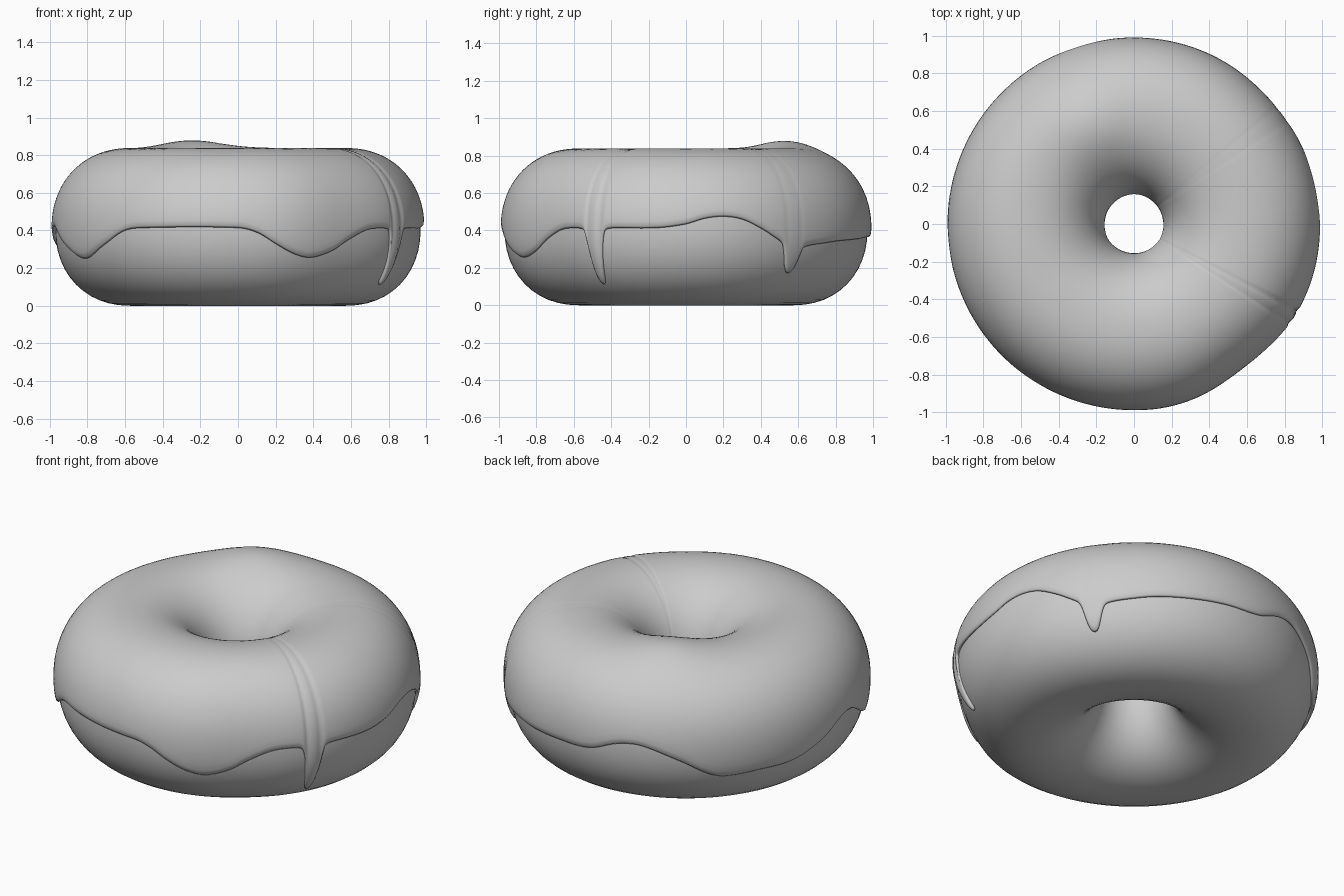
import bpy, bmesh, math

if "Cube" in bpy.data.objects:
    bpy.data.objects.remove(bpy.data.objects["Cube"])

RING, ZC, RX, RZ, POW = 0.573, 0.409, 0.398, 0.409, 2.15   # doughnut cross-section
ICING = 0.022


def surf(az, t):
    """Point on the dough at azimuth az (degrees) and section angle t (0 = outside)."""
    c, s = math.cos(t), math.sin(t)
    x = RING + RX * math.copysign(abs(c) ** (2 / POW), c)
    z = ZC + RZ * math.copysign(abs(s) ** (2 / POW), s)
    # soft dents on the outer side
    out = max(0.0, c)
    for a0, w, depth in ((308, 17, 0.03), (40, 20, 0.012)):
        d = (az - a0 + 180) % 360 - 180
        x -= depth * math.exp(-(d / w) ** 2) * out
    a = math.radians(az)
    px, py = x * math.cos(a), x * math.sin(a)
    # raised lump on the top at the back
    if s > 0:
        z += 0.042 * s * math.exp(-((px + 0.25) ** 2 + (py - 0.53) ** 2) / 0.05)
    return px, py, z


# Icing edge: azimuth (degrees), height
EDGE = [(0, .43), (6, .46), (12, .47), (18, .455), (24, .41), (31, .35), (40, .32),
        (47, .325), (56, .34), (68, .35), (80, .36), (93, .37), (103, .43), (111, .435),
        (123, .36), (135, .26), (150, .265), (162, .275), (174, .34), (183, .41),
        (190, .41), (200, .32), (212, .25), (223, .32), (232, .395), (239, .41),
        (270, .41), (276, .385), (282, .325), (288, .275), (294, .255), (302, .29),
        (308, .345), (316, .40), (323, .41), (336, .41), (351, .41)]


def edge_height(az):
    n = len(EDGE)
    i = max(k for k in range(n) if EDGE[k][0] <= az)
    p = [(EDGE[(i + k) % n][0] + 360 * ((i + k) // n), EDGE[(i + k) % n][1])
         for k in (-1, 0, 1, 2)]
    h = p[2][0] - p[1][0]
    u = (az - p[1][0]) / h
    m0 = (p[2][1] - p[0][1]) / (p[2][0] - p[0][0]) * h
    m1 = (p[3][1] - p[1][1]) / (p[3][0] - p[1][0]) * h
    z = ((2*u**3 - 3*u**2 + 1) * p[1][1] + (u**3 - 2*u**2 + u) * m0
         + (3*u**2 - 2*u**3) * p[2][1] + (u**3 - u**2) * m1)
    # two narrow drips with flared tops
    for a0, w, depth in ((329.8, 2.4, 0.27), (36.5, 2.9, 0.125)):
        d = abs(az - a0)
        z -= depth * math.exp(-(d / w) ** 4) + 0.03 * math.exp(-(d / (w * 1.5)) ** 2)
    return z


def section_angle(z):
    s = (z - ZC) / RZ
    return math.asin(math.copysign(abs(s) ** (POW / 2), s))


def grid_object(name, columns, closed):
    bm = bmesh.new()
    vs = [[bm.verts.new(p) for p in col] for col in columns]
    n, m = len(vs), len(vs[0])
    for i in range(n):
        a, b = vs[i], vs[(i + 1) % n]
        for j in range(m if closed else m - 1):
            k = (j + 1) % m
            bm.faces.new((a[j], b[j], b[k], a[k]))
    me = bpy.data.meshes.new(name)
    bm.to_mesh(me)
    bm.free()
    me.shade_smooth()
    ob = bpy.data.objects.new(name, me)
    bpy.context.collection.objects.link(ob)
    return ob


# Dough ring
grid_object("dough", [[surf(i * 2.5, 2 * math.pi * j / 48) for j in range(48)]
                      for i in range(144)], True)

# Icing sheet from the outer wavy edge over the top into the hole
N, ROWS = 360, 20
cols = []
for i in range(N):
    az = i * 360 / N
    t0 = section_angle(edge_height(az))
    t1 = math.pi + 0.05 * math.sin(math.radians(az * 3))
    cols.append([surf(az, t0 + (t1 - t0) * j / ROWS) for j in range(ROWS + 1)])
icing = grid_object("icing", cols, False)
sol = icing.modifiers.new("thickness", 'SOLIDIFY')
sol.thickness = ICING + 0.004
sol.offset = 0.7
sub = icing.modifiers.new("round", 'SUBSURF')
sub.levels = sub.render_levels = 1
